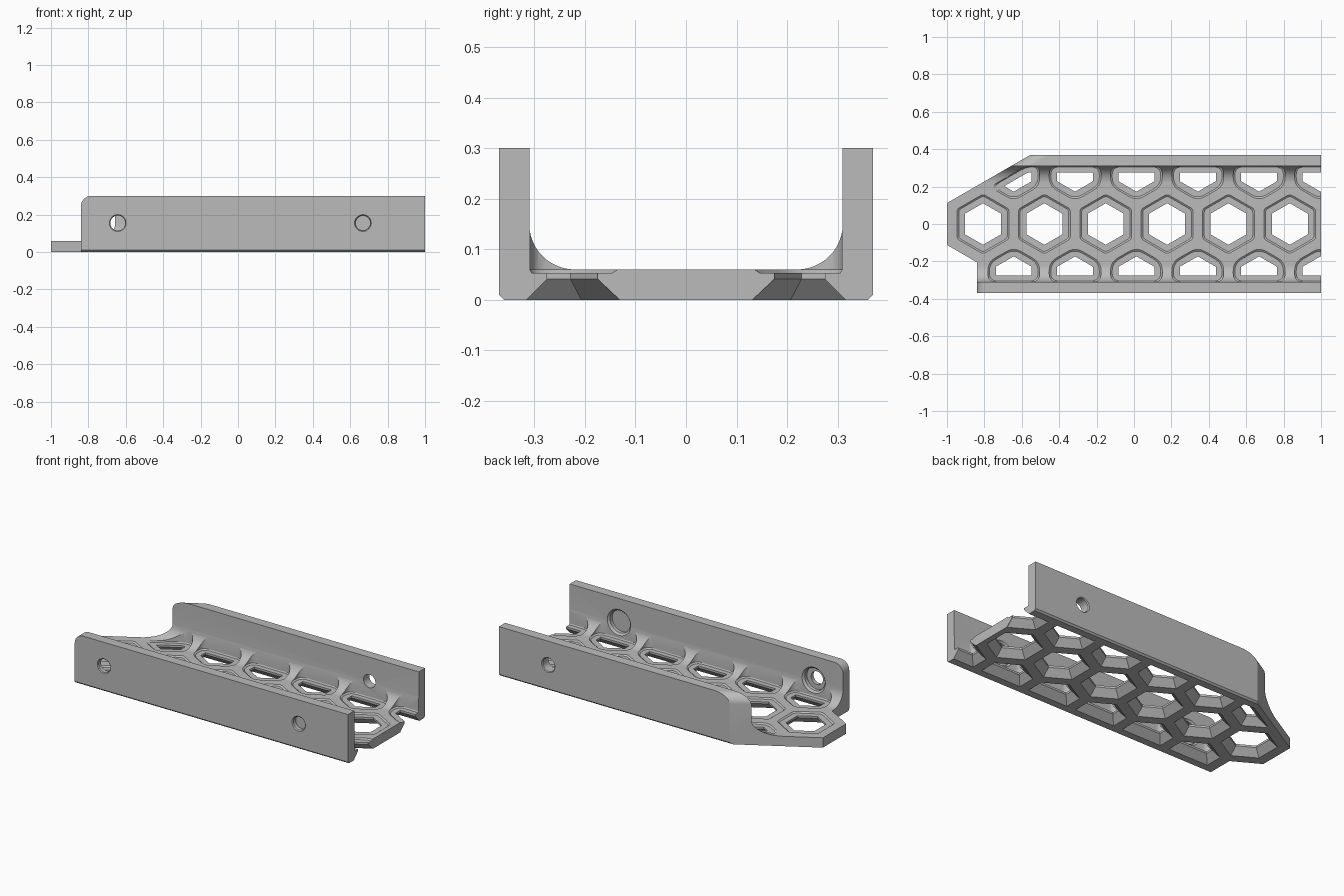
import bpy, bmesh, math
from mathutils import Vector

if "Cube" in bpy.data.objects:
    bpy.data.objects.remove(bpy.data.objects["Cube"], do_unlink=True)

W, WALL, H, FLOOR, FILLET = 0.37, 0.31, 0.30, 0.06, 0.09
PITCH = 0.328
ROW = PITCH * math.sqrt(3) / 2
NOSE_X = -0.807
S = math.tan(math.radians(30))
SLANT = Vector((-0.5, math.sqrt(3) / 2))          # outward normal of the cut-off corner
SLANT_D = SLANT.dot(Vector((-1, 0.112)))

grey = bpy.data.materials.new("plain grey")
grey.use_nodes = True
colour = (0.5, 0.5, 0.5, 1)
grey.diffuse_color = colour
grey.node_tree.nodes["Principled BSDF"].inputs["Base Color"].default_value = colour


def make_object(name, bm):
    bmesh.ops.recalc_face_normals(bm, faces=bm.faces)
    mesh = bpy.data.meshes.new(name)
    bm.to_mesh(mesh)
    bm.free()
    ob = bpy.data.objects.new(name, mesh)
    bpy.context.collection.objects.link(ob)
    return ob


def add_hull(bm, layers):
    """Solid through convex outlines, each given as (points, z)."""
    verts = [bm.verts.new((p.x, p.y, z)) for pts, z in layers for p in pts]
    hull = bmesh.ops.convex_hull(bm, input=verts)
    junk = {g for g in hull["geom_interior"] + hull["geom_unused"]
            if isinstance(g, bmesh.types.BMVert)}
    bmesh.ops.delete(bm, geom=list(junk), context="VERTS")


def subtract(ob, bm):
    cutter = make_object("cutter", bm)
    cutter.hide_render = True
    mod = ob.modifiers.new("cut", "BOOLEAN")
    mod.operation, mod.solver, mod.object = "DIFFERENCE", "EXACT", cutter
    dg = bpy.context.evaluated_depsgraph_get()
    mesh = bpy.data.meshes.new_from_object(ob.evaluated_get(dg))
    ob.modifiers.clear()
    ob.data = mesh
    bpy.data.objects.remove(cutter, do_unlink=True)


def clip(pts, normal, limit):
    out = []
    for a, b in zip(pts, pts[1:] + pts[:1]):
        da, db = a.dot(normal) - limit, b.dot(normal) - limit
        if da <= 0:
            out.append(a)
        if da * db < 0:
            out.append(a.lerp(b, da / (da - db)))
    return out


def rounded(pts, size, steps=5):
    out = []
    for i, p in enumerate(pts):
        ends = []
        for q in (pts[i - 1], pts[(i + 1) % len(pts)]):
            length = (q - p).length
            ends.append(p + (q - p) * min(size, 0.45 * length) / length)
        for k in range(steps + 1):
            t = k / steps
            out.append(ends[0].lerp(p, t).lerp(p.lerp(ends[1], t), t))
    return out


def cell(cx, row, radius, wall_limit, slant_gap):
    """Hexagon outline, trimmed beside the walls and the slanted corner."""
    pts = [Vector((cx + radius * math.sin(math.radians(60 * i)),
                   row * ROW + radius * math.cos(math.radians(60 * i)))) for i in range(6)]
    if row:
        pts = clip(pts, Vector((0, row)), wall_limit)
    if row > 0:
        pts = clip(pts, SLANT, SLANT_D - slant_gap)
    return pts


# Channel: two walls, floor and inside fillets
half = [(W - 0.01, 0), (W, 0.01), (W, H), (WALL, H)]
for i in range(13):
    a = math.radians(90 * i / 12)
    half.append((WALL - FILLET + FILLET * math.cos(a), FLOOR + FILLET - FILLET * math.sin(a)))
profile = half + [(-y, z) for y, z in reversed(half)]
bm = bmesh.new()
face = bm.faces.new([bm.verts.new((-1, y, z)) for y, z in profile])
ext = bmesh.ops.extrude_face_region(bm, geom=[face])
bmesh.ops.translate(bm, vec=(2, 0, 0),
                    verts=[v for v in ext["geom"] if isinstance(v, bmesh.types.BMVert)])
channel = make_object("honeycomb_channel", bm)

# Pointed nose: slanted rear corner and stepped front corner
bm = bmesh.new()
rear = [Vector(p) for p in ((-1.1, 0.112 - 0.1 * S), (-0.4, 0.112 + 0.6 * S), (-0.4, 0.6), (-1.1, 0.6))]
front = [Vector(p) for p in ((-1.1, 0.1 * S - 0.112), (-0.84, -0.112 - 0.16 * S), (-0.84, -0.6), (-1.1, -0.6))]
for pts in (rear, front):
    add_hull(bm, [(pts, -0.1), (pts, 0.5)])
subtract(channel, bm)

# Rounded upper corners at the nose end of both walls
bm = bmesh.new()
bm.from_mesh(channel.data)
corners = [e for e in bm.edges
           if all(v.co.z > H - 0.001 and v.co.x < 0 for v in e.verts)
           and abs(e.verts[0].co.y - e.verts[1].co.y) > 0.03]
bmesh.ops.bevel(bm, geom=corners, offset=0.055, segments=8, profile=0.5, affect="EDGES")
bm.to_mesh(channel.data)
bm.free()

# Honeycomb openings: flared underside, straight throat, shallow top recess
cells = [(NOSE_X + PITCH * (i + 0.5 * abs(r)), r) for r in (-1, 0, 1) for i in range(6)]
flare, throat, recess = bmesh.new(), bmesh.new(), bmesh.new()
for cx, r in cells:
    add_hull(flare, [(cell(cx, r, 0.165, 0.325, 0.025), -0.01),
                     (cell(cx, r, 0.111, 0.275, 0.075), 0.041)])
    hole = cell(cx, r, 0.111, 0.275, 0.075)
    add_hull(throat, [(hole, 0.03), (hole, 0.08)])
    size = 0.045 if r else 0.015
    low = rounded(cell(cx, r, 0.150, 0.305, 0.045), size)
    high = rounded(cell(cx, r, 0.160, 0.309, 0.04), size)
    add_hull(recess, [(low, 0.053), (high, FLOOR), (high, 0.2)])
for cutter in (flare, throat, recess):
    subtract(channel, cutter)


# Screw holes, with counterbores inside the front wall
def bore(x, y0, y1, r0, r1):
    bm = bmesh.new()
    rings = []
    for y, r in ((y0, r0), (y1, r1)):
        rings += [bm.verts.new((x + r * math.cos(math.tau * i / 32), y,
                                0.155 + r * math.sin(math.tau * i / 32))) for i in range(32)]
    bmesh.ops.convex_hull(bm, input=rings)
    subtract(channel, bm)


for x in (-0.643, 0.668):
    bore(x, -0.4, -0.28, 0.04, 0.04)
    bore(x, -0.375, -0.36, 0.05, 0.035)
    bore(x, -0.342, -0.28, 0.068, 0.068)
    bore(x, -0.325, -0.305, 0.063, 0.083)
bore(0.668, 0.28, 0.4, 0.04, 0.04)
bore(0.668, 0.36, 0.375, 0.035, 0.05)

# Finish
channel.data.materials.clear()
channel.data.materials.append(grey)
for p in channel.data.polygons:
    p.material_index = 0
bpy.context.view_layer.objects.active = channel
channel.select_set(True)
bpy.ops.object.shade_smooth_by_angle(angle=math.radians(25))
